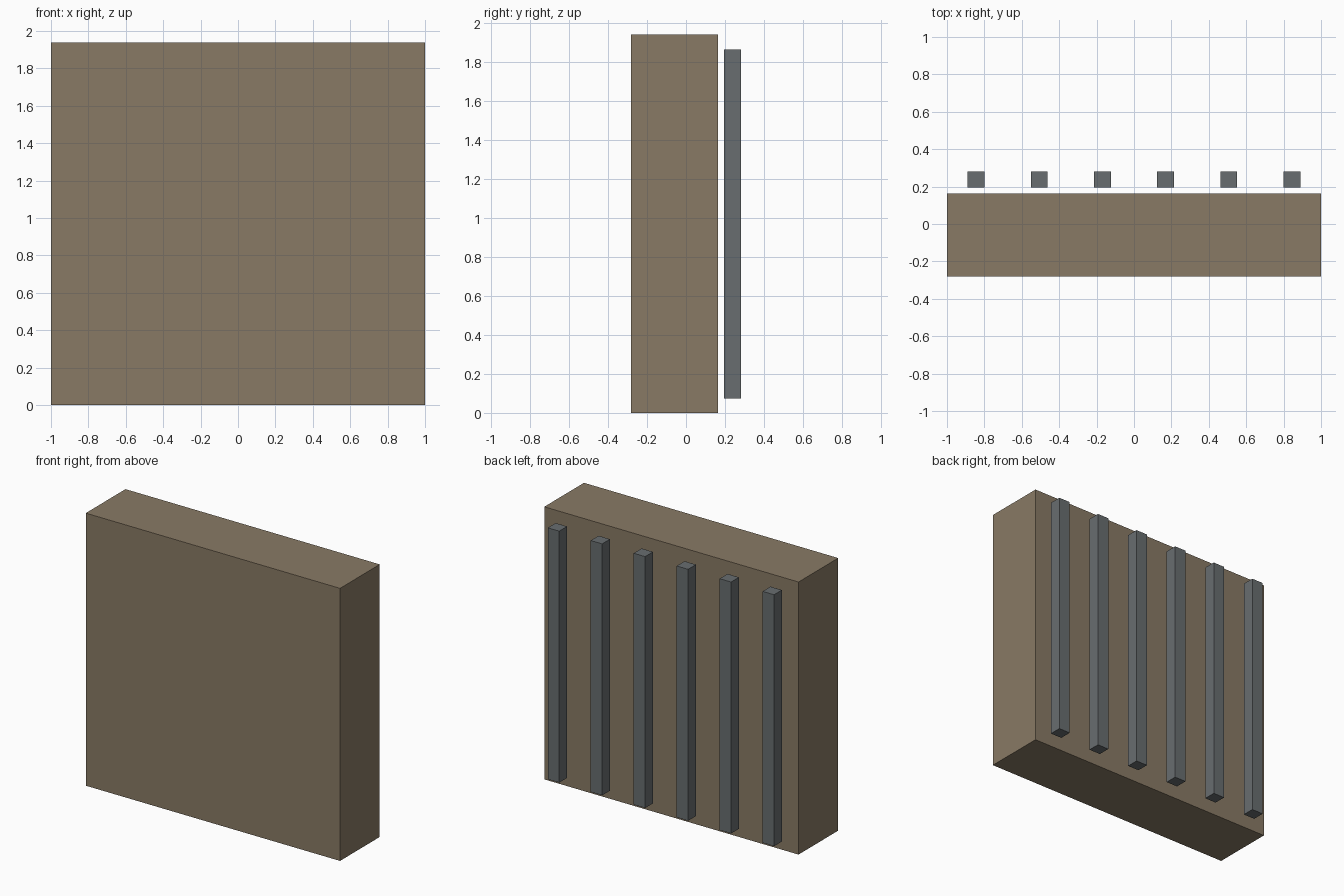
import bpy

if "Cube" in bpy.data.objects:
    bpy.data.objects.remove(bpy.data.objects["Cube"])


def material(name, color):
    mat = bpy.data.materials.new(name)
    mat.diffuse_color = (*color, 1.0)
    mat.use_nodes = True
    mat.node_tree.nodes["Principled BSDF"].inputs["Base Color"].default_value = mat.diffuse_color
    return mat


def box(name, x, y, z, mat):
    """Box spanning the given (min, max) ranges."""
    spans = (x, y, z)
    bpy.ops.mesh.primitive_cube_add(size=1, location=[(a + b) / 2 for a, b in spans])
    obj = bpy.context.object
    obj.name = name
    obj.scale = [b - a for a, b in spans]
    bpy.ops.object.transform_apply(location=False, rotation=False, scale=True)
    obj.data.materials.append(mat)
    return obj


brown = material("brown_panel", (0.25, 0.195, 0.13))
steel = material("grey_steel", (0.14, 0.155, 0.162))

# Thick main slab
box("panel", (-1.0, 1.0), (-0.282, 0.164), (0.0, 1.938), brown)

# Row of upright bars floating just behind the slab
COUNT, SPACING, HALF = 6, 0.338, 0.045
for i in range(COUNT):
    x = (i - (COUNT - 1) / 2) * SPACING
    box(f"rear_bar_{i + 1}", (x - HALF, x + HALF), (0.194, 0.282), (0.075, 1.863), steel)
